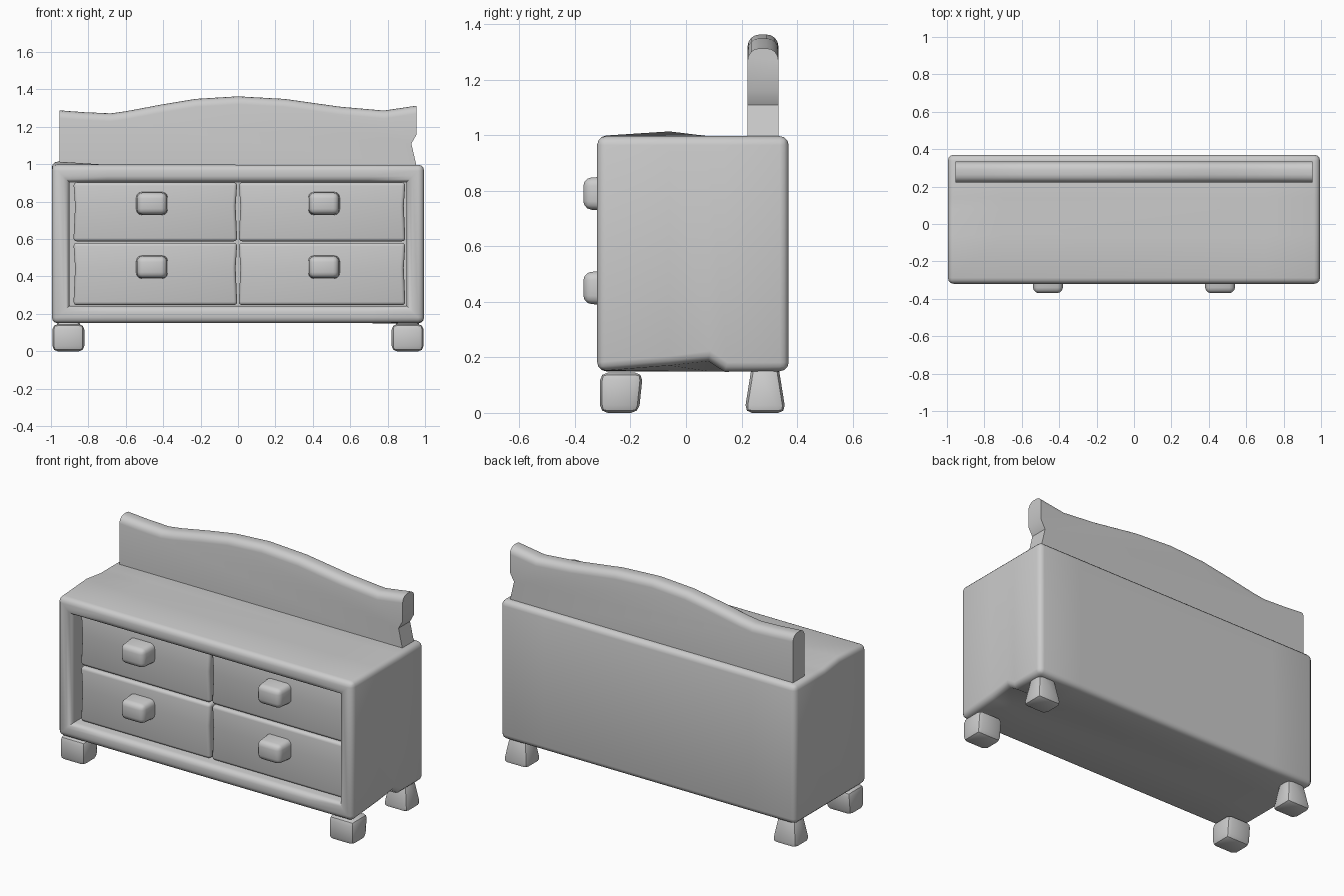
import bpy, bmesh
from mathutils import Vector

if "Cube" in bpy.data.objects:
    bpy.data.objects.remove(bpy.data.objects["Cube"])


def finish(bm, name, angle=0.65):
    bmesh.ops.recalc_face_normals(bm, faces=bm.faces)
    me = bpy.data.meshes.new(name)
    bm.to_mesh(me)
    bm.free()
    ob = bpy.data.objects.new(name, me)
    bpy.context.collection.objects.link(ob)
    bpy.ops.object.select_all(action='DESELECT')
    ob.select_set(True)
    bpy.context.view_layer.objects.active = ob
    bpy.ops.object.shade_smooth_by_angle(angle=angle)
    return ob


def cube(lo, hi):
    bm = bmesh.new()
    bmesh.ops.create_cube(bm, size=1)
    lo, hi = Vector(lo), Vector(hi)
    for v in bm.verts:
        v.co = Vector([lo[i] + (v.co[i] + 0.5) * (hi[i] - lo[i]) for i in range(3)])
    return bm


def cut(bm, axis, value):
    no = Vector((0, 0, 0))
    no[axis] = 1
    bmesh.ops.bisect_plane(bm, geom=bm.verts[:] + bm.edges[:] + bm.faces[:],
                           plane_co=no * value, plane_no=no)


def nudge(bm, near, offset):
    v = min(bm.verts, key=lambda v: (v.co - Vector(near)).length)
    v.co += Vector(offset)


def bevel(bm, edges, width, segments):
    bmesh.ops.bevel(bm, geom=edges, offset=width, offset_type='OFFSET',
                    segments=segments, profile=0.5, affect='EDGES')


# Carcass: box with slightly worn edges and a recessed front opening
bm = cube((-0.995, -0.32, 0.15), (0.995, 0.37, 0.997))
for x in (-0.7, 0.7):
    cut(bm, 0, x)
for y in (-0.06, 0.08, 0.14):
    cut(bm, 1, y)
nudge(bm, (-0.995, -0.06, 0.997), (0, 0, 0.018))
nudge(bm, (0.995, 0.08, 0.15), (0, 0, 0.04))
nudge(bm, (0.995, -0.06, 0.15), (0, 0, 0.022))
bm.normal_update()
front = [f for f in bm.faces if f.normal.y < -0.9]
bmesh.ops.inset_region(bm, faces=front, thickness=0.093, use_even_offset=True)
bmesh.ops.inset_region(bm, faces=front, thickness=0.001, use_even_offset=True)
for v in {v for f in front for v in f.verts}:
    v.co.y += 0.13
bm.normal_update()
bevel(bm, [e for e in bm.edges if e.calc_face_angle_signed(0) > 0.7], 0.032, 3)
finish(bm, "carcass")

# Drawers with slightly uneven side edges, and their knobs
for col, (x0, x1, kx) in {"left": (-0.88, -0.004, -0.46), "right": (0.004, 0.895, 0.46)}.items():
    for row, (z0, z1, kz) in {"lower": (0.247, 0.58, 0.45), "upper": (0.588, 0.903, 0.79)}.items():
        bm = cube((x0, -0.265, z0), (x1, -0.18, z1))
        zm = z0 + 0.6 * (z1 - z0)
        cut(bm, 2, zm)
        for v in bm.verts:
            if abs(v.co.z - zm) < 0.001:
                v.co.x += 0.009 if v.co.x < (x0 + x1) / 2 else -0.009
        bm.normal_update()
        bevel(bm, [e for e in bm.edges if e.calc_face_angle_signed(0) > 0.7], 0.018, 3)
        finish(bm, f"drawer_{row}_{col}")

        bm = cube((kx - 0.085, -0.37, kz - 0.062), (kx + 0.085, -0.25, kz + 0.062))
        for v in bm.verts:
            if v.co.y < -0.3:
                v.co.x = kx + (v.co.x - kx) * 0.92
                v.co.z = kz + (v.co.z - kz) * 0.92
        bevel(bm, [e for e in bm.edges if min(v.co.y for v in e.verts) < -0.3], 0.03, 3)
        finish(bm, f"knob_{row}_{col}")

# Feet: chunky blocks, the front pair boxy and the back pair flared downward
for side, s in (("left", -1), ("right", 1)):
    for name, y0, y1, top, taper in (("front", -0.31, -0.155, 0.145, 0.0),
                                     ("back", 0.21, 0.36, 0.175, 0.028)):
        cx, cy = s * 0.907, (y0 + y1) / 2
        bm = cube((cx - 0.085, y0, 0), (cx + 0.085, y1, top))
        for v in bm.verts:
            if v.co.z > 0.1:
                v.co.x -= taper * (1 if v.co.x > cx else -1)
                v.co.y -= taper * (1 if v.co.y > cy else -1)
            elif name == "front" and v.co.y > cy:
                v.co.y -= 0.015
        bevel(bm, bm.edges[:], 0.028, 2)
        finish(bm, f"{name}_foot_{side}")

# Backboard: wavy crest outline with a chipped right end, rounded along the top
outline = [(-0.955, 0.98), (-0.955, 1.288), (-0.82, 1.278), (-0.68, 1.272), (-0.6, 1.283),
           (-0.42, 1.317), (-0.23, 1.349), (0, 1.363), (0.25, 1.349), (0.42, 1.325),
           (0.55, 1.307), (0.78, 1.287), (0.955, 1.313), (0.955, 1.16), (0.927, 1.11),
           (0.957, 0.98)]
bm = bmesh.new()
face = bm.faces.new([bm.verts.new((x, 0.222, z)) for x, z in outline])
ext = bmesh.ops.extrude_face_region(bm, geom=[face], use_keep_orig=True)
for v in ext["geom"]:
    if isinstance(v, bmesh.types.BMVert):
        v.co.y += 0.111
bmesh.ops.recalc_face_normals(bm, faces=bm.faces)
bm.normal_update()
crest = [e for e in bm.edges
         if any(f.normal.z > 0.8 for f in e.link_faces)
         and any(abs(f.normal.y) > 0.9 for f in e.link_faces)]
bevel(bm, crest, 0.042, 4)
finish(bm, "backboard")
